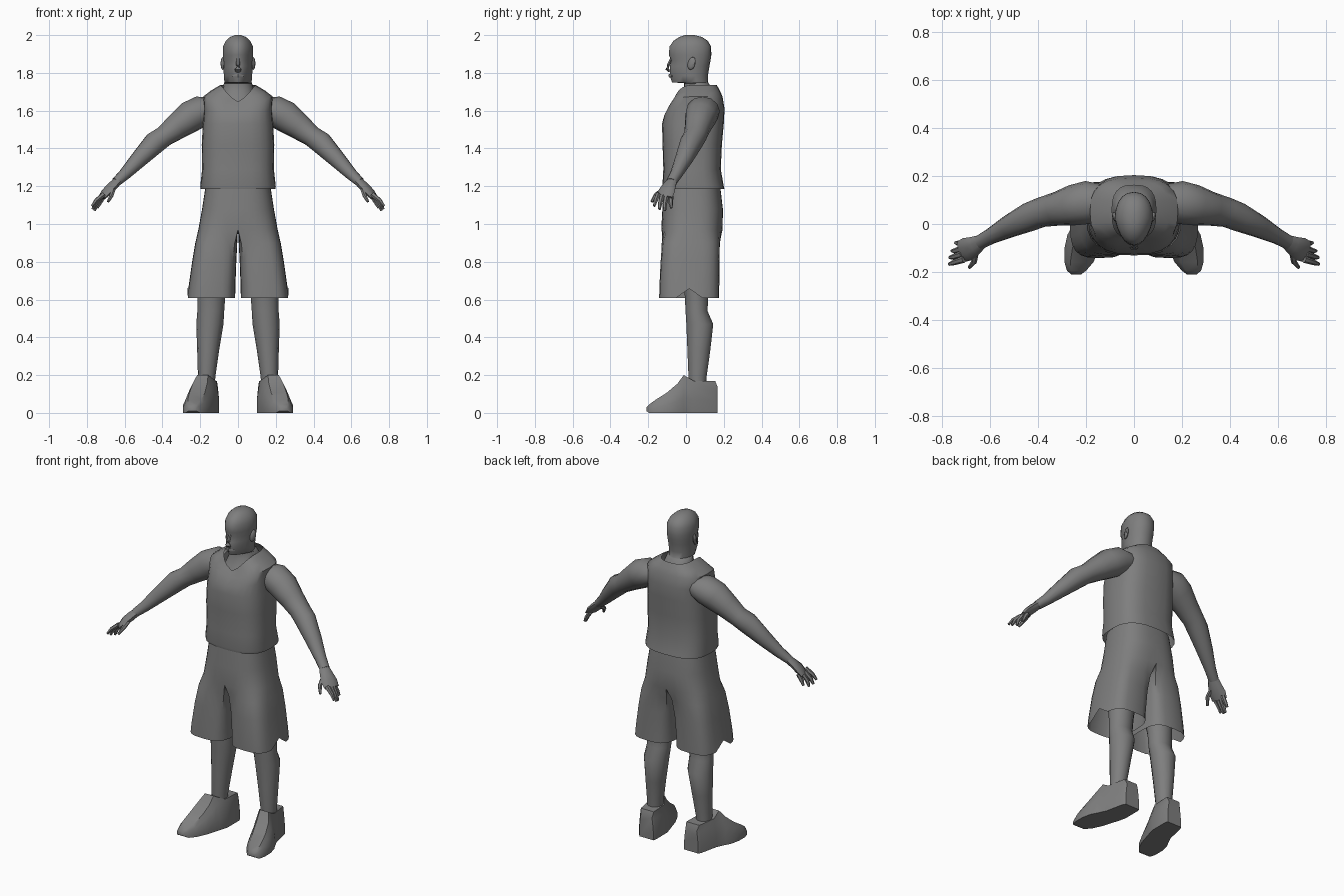
import bpy, bmesh
from math import sin, cos, pi, radians
from mathutils import Vector

if "Cube" in bpy.data.objects:
    bpy.data.objects.remove(bpy.data.objects["Cube"])

grey = bpy.data.materials.new("plain grey")
grey.use_nodes = True
grey.diffuse_color = (0.21, 0.21, 0.21, 1)
grey.node_tree.nodes["Principled BSDF"].inputs["Base Color"].default_value = (0.21, 0.21, 0.21, 1)
made = []


def finish(name, bm, mirror):
    bmesh.ops.recalc_face_normals(bm, faces=bm.faces)
    mesh = bpy.data.meshes.new(name)
    bm.to_mesh(mesh)
    bm.free()
    mesh.materials.append(grey)
    ob = bpy.data.objects.new(name, mesh)
    bpy.context.collection.objects.link(ob)
    if mirror:
        ob.modifiers.new("Mirror", 'MIRROR')
    made.append(ob)
    return ob


def loft(name, rings, caps=(True, True), mirror=False, drop_wall=False):
    """Skin a list of equal-length point rings."""
    bm = bmesh.new()
    loops = [[bm.verts.new(p) for p in ring] for ring in rings]
    n = len(loops[0])
    for a, b in zip(loops, loops[1:]):
        for i in range(n):
            j = (i + 1) % n
            quad = (a[i], a[j], b[j], b[i])
            if not (drop_wall and all(abs(v.co.x) < 1e-4 for v in quad)):
                bm.faces.new(quad)
    for cap, loop in zip(caps, (loops[0], loops[-1])):
        if cap:
            bm.faces.new(loop)
    return finish(name, bm, mirror)


def power(v, e):
    return abs(v) ** e * (1 if v >= 0 else -1)


def oval(z, cx, rx, y0, y1, n=20, e=1.0, dip=0.0, taper=0.0):
    """Level ring; dip lowers its front to a V, taper narrows its front."""
    pts = []
    for i in range(n):
        a = 2 * pi * i / n
        c, s = power(cos(a), e), power(sin(a), e)
        front = max(0, -s)
        fall = dip * (1 - abs(cos(a))) if s < 0 else 0
        pts.append(Vector((cx + rx * c * (1 - taper * front),
                           (y0 + y1) / 2 + (y1 - y0) / 2 * s, z - fall)))
    return pts


def limb(name, path, n=12, mirror=True):
    """Tube along (x, y, z, horizontal radius, other radius) stations."""
    pts = [Vector(p[:3]) for p in path]
    rings = []
    for i, p in enumerate(path):
        t = (pts[min(i + 1, len(pts) - 1)] - pts[max(i - 1, 0)]).normalized()
        u = t.cross(Vector((0, 0, 1))).normalized()
        v = u.cross(t)
        rings.append([pts[i] + u * cos(2 * pi * k / n) * p[3] + v * sin(2 * pi * k / n) * p[4]
                      for k in range(n)])
    return loft(name, rings, mirror=mirror)


# Head and neck, with the chest skin that shows in the collar
loft("head_and_neck", [oval(z, 0, rx, y0, y1, 20, 0.9, taper=t) for z, rx, y0, y1, t in (
    (1.60, .12, -.07, .17, 0), (1.66, .10, -.04, .165, 0), (1.71, .084, -.01, .145, 0),
    (1.745, .074, -.01, .12, .1), (1.75, .072, -.074, .117, .5), (1.785, .075, -.086, .116, .38),
    (1.835, .077, -.086, .124, .3), (1.865, .079, -.078, .13, .25), (1.895, .08, -.091, .134, .25),
    (1.94, .079, -.087, .133, .25), (1.97, .064, -.066, .115, .2), (1.99, .042, -.035, .085, .1),
    (2.0, .016, -.005, .045, 0))])

# Nose, mouth and ears
limb("nose", [(0, -.079, 1.875, .008, .006), (0, -.094, 1.84, .011, .009),
              (0, -.099, 1.82, .018, .012), (0, -.088, 1.806, .014, .005)], 6, False)
limb("lips", [(-.028, -.074, 1.783, .004, .005), (0, -.087, 1.785, .006, .011),
              (.028, -.074, 1.783, .004, .005)], 6, False)
bm = bmesh.new()
bmesh.ops.create_uvsphere(bm, u_segments=8, v_segments=6, radius=1)
for v in bm.verts:
    x, y, z = v.co
    v.co = (.081 + .01 * x + .006 * y, .03 + .021 * y + .006 * z, 1.85 + .034 * z)
finish("ears", bm, True)

# Sleeveless top: open at the hem, V collar
loft("jersey", [oval(z, 0, rx, y0, y1, 24, .72, dip=d) for z, rx, y0, y1, d in (
    (1.185, .198, -.122, .203, 0), (1.20, .2, -.125, .2, 0), (1.29, .19, -.12, .184, 0),
    (1.42, .192, -.124, .19, 0), (1.53, .186, -.127, .2, 0), (1.61, .18, -.115, .204, .035),
    (1.675, .184, -.09, .193, .06), (1.705, .145, -.073, .18, .07),
    (1.737, .092, -.06, .162, .09))], caps=(False, False))


# Shorts: each leg ring blends into half of the hip ring
def shorts_ring(z, xin, xout, y0, y1, blend, n=24):
    leg = oval(z, (xin + xout) / 2, (xout - xin) / 2, y0, y1, n, .6)
    mid, half = (y0 + y1) / 2, (y1 - y0) / 2
    ring = []
    for i, p in enumerate(leg):
        a = 2 * pi * i / n
        a = a - 2 * pi if a > pi else a
        if abs(a) <= radians(135.1):
            b = a * 2 / 3
            hip = Vector((max(0, xout * power(cos(b), .75)), mid + half * power(sin(b), .75), z))
            if abs(a) > radians(134.9):
                hip.x = 0
        else:
            side = (pi - abs(a)) / (pi / 4) * (1 if a > 0 else -1)
            hip = Vector((0, mid + half * side, z))
        ring.append(p.lerp(hip, blend))
    return ring


rings = [shorts_ring(*r) for r in (
    (.608, .015, .268, -.142, .176, 0), (.665, .014, .262, -.141, .176, 0),
    (.80, .01, .243, -.136, .178, .1), (.90, .006, .226, -.133, .184, .35),
    (.97, 0, .21, -.131, .194, 1), (1.08, 0, .19, -.125, .195, 1), (1.21, 0, .17, -.115, .18, 1))]
rings[0][0].z += .05  # side slit
loft("shorts", rings, caps=(False, False), mirror=True, drop_wall=True)

# Bare legs
loft("legs", [oval(z, cx, rx, y0, y1, 14) for z, cx, rx, y0, y1 in (
    (.10, .167, .042, .02, .105), (.19, .166, .046, .012, .11), (.33, .158, .058, .006, .13),
    (.47, .149, .072, .0, .146), (.54, .144, .071, -.004, .115), (.62, .141, .074, -.008, .12),
    (.85, .125, .09, -.05, .14))], mirror=True)


# Shoes, turned out: sections from heel to toe
def shoe_section(y, xin, xout, h, top, lift=0):
    mid, w = (xin + xout) / 2, (xout - xin) / 2
    return [(xin, y, lift), (xout, y, lift), (xout, y, h * .4), (mid + w * (1 + top) / 2, y, h * .75),
            (mid + w * top, y, h), (mid - w * top, y, h), (mid - w * (1 + top) / 2, y, h * .75),
            (xin, y, h * .4)]


loft("shoes", [shoe_section(*s) for s in (
    (.168, .105, .2, .135, .8), (.155, .10, .21, .168, .8), (.04, .10, .235, .17, .75),
    (-.012, .115, .26, .2, .4), (-.045, .125, .278, .155, .5), (-.10, .142, .29, .108, .55),
    (-.16, .17, .29, .07, .6), (-.195, .2, .28, .045, .6), (-.21, .22, .262, .03, .7, .01))],
    mirror=True)

# Arms from shoulder to palm
limb("arms", [(.13, .09, 1.61, .075, .06), (.195, .09, 1.597, .09, .082), (.255, .078, 1.567, .085, .084),
              (.325, .062, 1.515, .07, .07), (.39, .048, 1.465, .062, .056), (.44, .028, 1.43, .06, .061),
              (.525, -.012, 1.342, .047, .046), (.60, -.052, 1.263, .033, .032),
              (.645, -.077, 1.222, .03, .025)])
limb("palms", [(.635, -.072, 1.23, .029, .022), (.665, -.09, 1.2, .04, .024),
               (.695, -.105, 1.17, .05, .022), (.72, -.115, 1.14, .046, .014)], 10)

# Fingers and thumb: knuckle, bend, tip
fingers = {
    "index": ((.71, -.148, 1.157), (.75, -.16, 1.125), (.772, -.168, 1.095)),
    "middle": ((.718, -.126, 1.15), (.753, -.137, 1.11), (.77, -.14, 1.078)),
    "ring": ((.718, -.103, 1.147), (.748, -.113, 1.103), (.76, -.112, 1.07)),
    "little": ((.71, -.08, 1.147), (.733, -.081, 1.11), (.745, -.078, 1.085)),
    "thumb": ((.66, -.11, 1.19), (.668, -.158, 1.155), (.688, -.182, 1.118)),
}
for name, joints in fingers.items():
    limb(name + "_fingers", [(*p, r, r) for p, r in zip(joints, (.014, .012, .007))], 6)

# Smooth shading with crisp edges
bpy.ops.object.select_all(action='DESELECT')
for ob in made:
    ob.select_set(True)
bpy.context.view_layer.objects.active = made[0]
bpy.ops.object.shade_smooth_by_angle(angle=radians(45))
